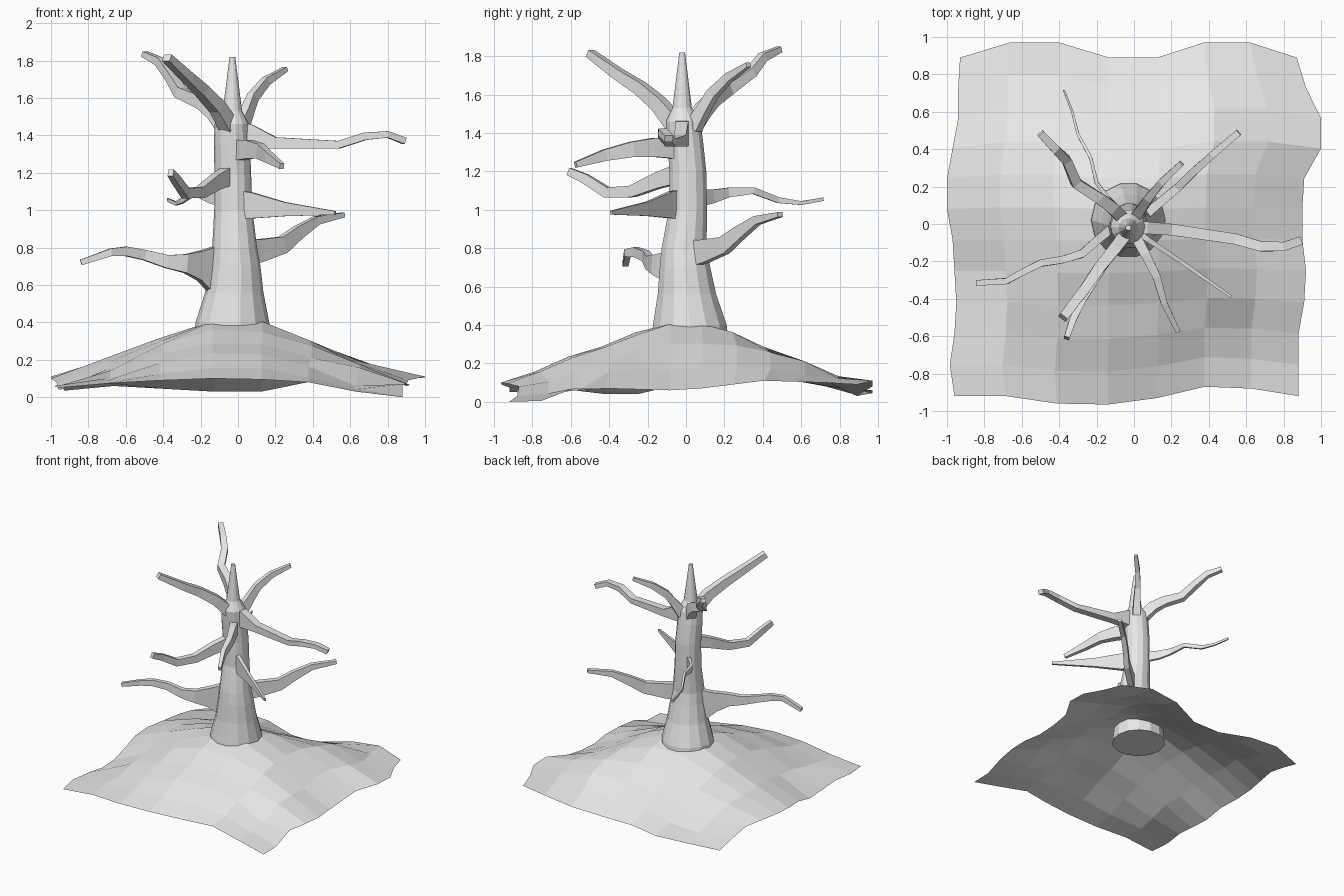
import bpy, bmesh, math, random
from mathutils import Vector

random.seed(4)
grey = bpy.data.materials.new("plain_grey")
grey.diffuse_color = (0.8, 0.8, 0.8, 1)


def finish(bm, name, closed=True):
    if closed:
        bmesh.ops.recalc_face_normals(bm, faces=bm.faces)
    me = bpy.data.meshes.new(name)
    bm.to_mesh(me)
    bm.free()
    me.materials.append(grey)
    ob = bpy.data.objects.new(name, me)
    bpy.context.collection.objects.link(ob)
    return ob


def skin(name, rings):
    """Join equal rings of points into a capped tube."""
    bm = bmesh.new()
    vs = [[bm.verts.new(p) for p in r] for r in rings]
    n = len(vs[0])
    for a, b in zip(vs, vs[1:]):
        for i in range(n):
            j = (i + 1) % n
            bm.faces.new((a[i], a[j], b[j], b[i]))
    bm.faces.new(vs[0])
    bm.faces.new(vs[-1])
    return finish(bm, name)


def sample(lst, t):
    """Read a list at t in -1..1 with linear interpolation."""
    f = (max(-1, min(1, t)) + 1) / 2 * (len(lst) - 1)
    i = min(int(f), len(lst) - 2)
    return lst[i] + (lst[i + 1] - lst[i]) * (f - i)


# ground: open wavy sheet rising to a mound, edges given by outline lists
front_y = [-.92, -.92, -.96, -.965, -.93, -.87, -.88, -.92]
back_y = [.89, .97, .97, .89, .89, .97, .97, .89]
left_x = [-.96, -.985, -.96, -.95, -.96, -.97, -1, -1, -.97, -.94, -.94, -.93]
right_x = [.88, .88, .88, .91, .92, .9, .9, .91, 1, 1, .92, .87]
front_z = [.05, .075, .09, .1, .095, .08, .03, 0]
back_z = [.035, .06, .045, .03, .03, .08, .11, .09]
left_z = [.05, .06, .06, .04, .04, .08, .1, .11, .11, .11, .08, .035]
right_z = [0, .005, .07, .07, .065, .06, .07, .09, .11, .105, .1, .09]
NX, NY = 8, 12
bm = bmesh.new()
grid = []
for j in range(NY):
    v = -1 + 2 * j / (NY - 1)
    row = []
    for i in range(NX):
        u = -1 + 2 * i / (NX - 1)
        x = u * abs(sample(right_x if u > 0 else left_x, v))
        y = v * abs(sample(back_y if v > 0 else front_y, u))
        s = max(abs(u), abs(v))
        if abs(u) >= abs(v):
            edge = sample(right_z if u > 0 else left_z, v / s)
        else:
            edge = sample(back_z if v > 0 else front_z, u / s)
        t = s * .35 + min(1, math.hypot(u, v)) * .65
        t = max(0, (t - .17) / .83)
        z = .405 + (edge - .405) * t
        if .1 < t < .9:
            z += random.uniform(-.008, .008)
        row.append(bm.verts.new((x, y, z)))
    grid.append(row)
for j in range(NY - 1):
    for i in range(NX - 1):
        bm.faces.new((grid[j][i], grid[j][i + 1], grid[j + 1][i + 1], grid[j + 1][i]))
finish(bm, "ground", closed=False)

# trunk: tapering tube with a spike on top (x, y, z, radius)
trunk = [(-.03, .02, .28, .21), (-.03, .02, .4, .197), (-.02, .005, .56, .156),
         (-.015, -.005, .7, .135), (-.018, -.01, .8, .12), (-.025, .01, 1, .102),
         (-.028, .01, 1.2, .098), (-.033, -.005, 1.36, .096), (-.033, -.015, 1.46, .092),
         (-.03, -.02, 1.53, .052), (-.03, -.02, 1.82, .015)]
SIDES = 14
skin("trunk", [[(x + r * math.cos(k * math.tau / SIDES), y + r * math.sin(k * math.tau / SIDES), z)
                for k in range(SIDES)] for x, y, z, r in trunk])


def branch(name, pts, w0, w1):
    """Bent bar with a rectangular section; pts hold x, y, z, height."""
    P = [Vector(p[:3]) for p in pts]
    rings = []
    for i, p in enumerate(P):
        d = (P[min(i + 1, len(P) - 1)] - P[max(i - 1, 0)]).normalized()
        side = d.cross(Vector((0, 0, 1))).normalized()
        up = side.cross(d)
        a = side * (w0 + (w1 - w0) * i / (len(P) - 1)) / 2
        b = up * pts[i][3] / 2
        rings.append([p - a - b, p + a - b, p + a + b, p - a + b])
    skin(name, rings)


# crown branches
branch("crown_branch_back_left", [(-.06, .03, 1.43, .08), (-.12, .09, 1.52, .08), (-.19, .14, 1.575, .07),
       (-.31, .22, 1.63, .06), (-.36, .34, 1.715, .05), (-.42, .4, 1.795, .045),
       (-.5, .485, 1.835, .03)], .07, .04)
branch("crown_branch_back_right", [(.01, .04, 1.43, .08), (.05, .095, 1.53, .06), (.08, .14, 1.605, .055),
       (.15, .225, 1.69, .045), (.255, .325, 1.755, .025)], .06, .03)
branch("crown_branch_front_left", [(-.05, -.06, 1.45, .09), (-.11, -.14, 1.55, .075), (-.19, -.24, 1.635, .065),
       (-.265, -.35, 1.705, .055), (-.38, -.5, 1.815, .04)], .07, .05)
# middle branches
branch("middle_branch_right", [(.0, -.02, 1.4, .14), (.06, -.02, 1.395, .13), (.2, -.03, 1.36, .06), (.54, -.08, 1.35, .04),
       (.68, -.12, 1.395, .04), (.8, -.12, 1.405, .035), (.89, -.09, 1.37, .035)], .07, .045)
branch("middle_branch_front_right", [(0, -.05, 1.32, .11), (.06, -.16, 1.325, .1), (.12, -.28, 1.315, .08),
       (.16, -.42, 1.285, .06), (.235, -.575, 1.235, .03)], .06, .025)
branch("middle_branch_front_left", [(-.04, -.03, 1.19, .1), (-.12, -.15, 1.15, .08), (-.2, -.28, 1.095, .06),
       (-.28, -.41, 1.09, .055), (-.33, -.52, 1.16, .05), (-.36, -.61, 1.2, .04)], .06, .03)
# lower branches
branch("lower_branch_front_right", [(0, -.03, 1.03, .15), (.07, -.08, 1.025, .14), (.25, -.2, 1.005, .075),
       (.52, -.39, .985, .02)], .035, .015)
branch("lower_branch_back", [(-.06, .06, 1.06, .09), (-.14, .14, 1.07, .07), (-.2, .22, 1.09, .05), (-.23, .35, 1.1, .035),
       (-.3, .48, 1.05, .03), (-.33, .6, 1.035, .02), (-.375, .715, 1.055, .018)], .025, .01)
branch("lower_branch_back_right", [(.03, .02, .77, .14), (.12, .1, .785, .12), (.24, .2, .815, .09), (.32, .28, .88, .07),
       (.42, .37, .945, .045), (.56, .49, .975, .025)], .05, .035)
branch("lower_branch_left", [(-.07, 0, .68, .27), (-.13, -.03, .685, .25), (-.2, -.09, .705, .16),
       (-.28, -.16, .715, .1), (-.38, -.19, .725, .07), (-.5, -.21, .76, .055), (-.6, -.26, .78, .05),
       (-.68, -.305, .775, .04), (-.84, -.315, .72, .03)], .05, .03)
